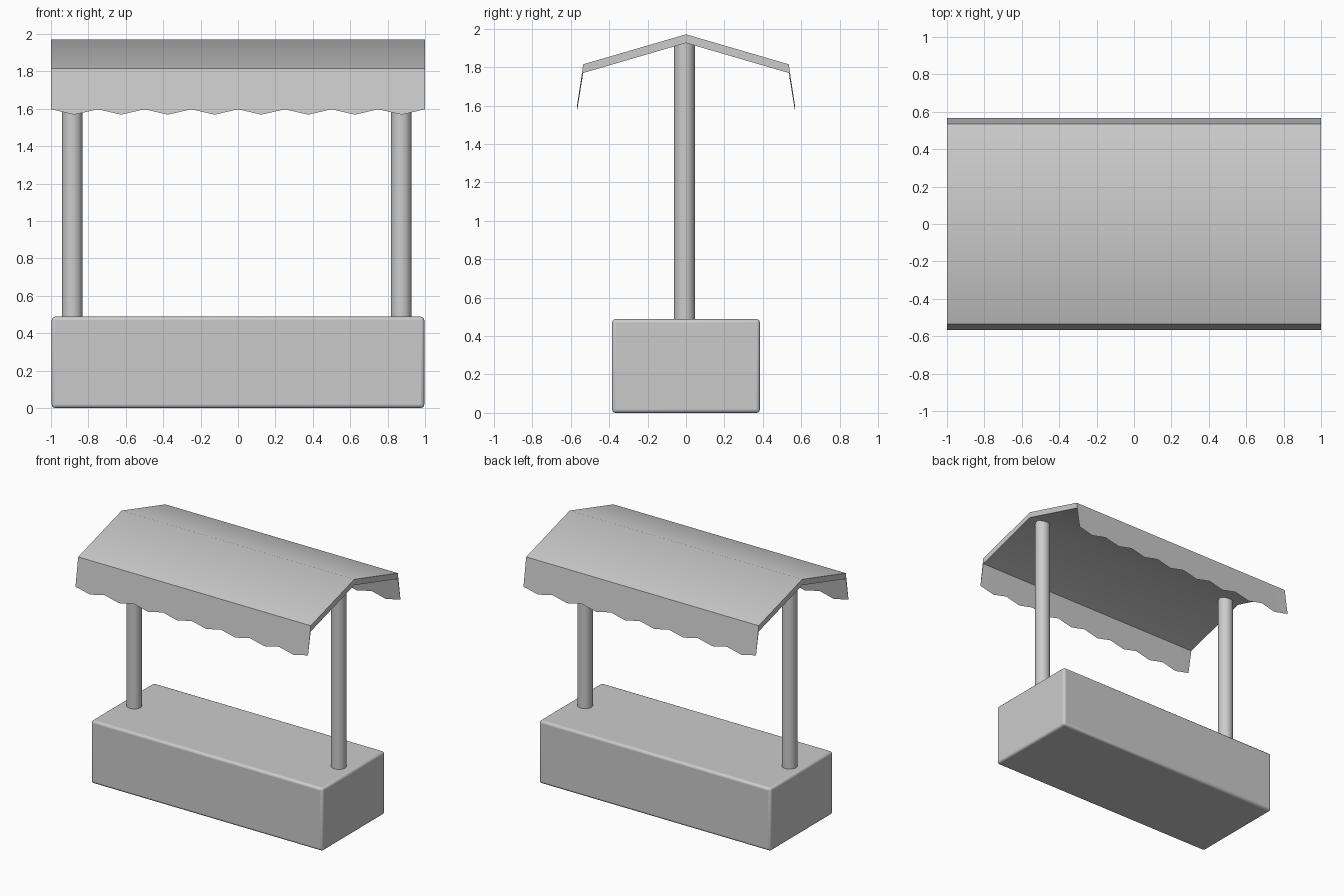
import bpy, bmesh

if "Cube" in bpy.data.objects:
    bpy.data.objects.remove(bpy.data.objects["Cube"])


def smooth(obj, angle=0.6):
    bpy.ops.object.select_all(action='DESELECT')
    obj.select_set(True)
    bpy.context.view_layer.objects.active = obj
    bpy.ops.object.shade_smooth_by_angle(angle=angle)


# Counter: solid block with rounded edges
bpy.ops.mesh.primitive_cube_add(size=1, location=(0, 0, 0.244))
counter = bpy.context.object
counter.name = "counter"
counter.scale = (1.992, 0.77, 0.488)
bpy.ops.object.transform_apply(location=False, rotation=False, scale=True)
bevel = counter.modifiers.new("rounded_edges", 'BEVEL')
bevel.width = 0.018
bevel.segments = 3
smooth(counter)

# Two round posts from counter to roof ridge
BASE, TOP = 0.47, 1.93
for name, x in (("left_post", -0.886), ("right_post", 0.873)):
    bpy.ops.mesh.primitive_cylinder_add(
        vertices=32, radius=0.055, depth=TOP - BASE,
        location=(x, -0.008, (BASE + TOP) / 2))
    post = bpy.context.object
    post.name = name
    smooth(post)

# Canopy: gabled cross-section swept along x, valance tips alternate in height
SCALLOPS = 8
bm = bmesh.new()
rings = []
for i in range(SCALLOPS * 2 + 1):
    x = -1 + i / SCALLOPS
    tip = 1.568 if i % 2 else 1.597
    section = [(-0.568, tip), (-0.535, 1.815), (0, 1.971), (0.535, 1.815),
               (0.568, tip), (0.535, 1.77), (0, 1.926), (-0.535, 1.77)]
    rings.append([bm.verts.new((x, y, z)) for y, z in section])
for a, b in zip(rings, rings[1:]):
    for j in range(8):
        k = (j + 1) % 8
        bm.faces.new((a[j], a[k], b[k], b[j]))
# End caps, one quad or triangle per panel
for r in (rings[0], rings[-1]):
    for panel in ((0, 1, 7), (1, 2, 6, 7), (2, 3, 5, 6), (3, 4, 5)):
        bm.faces.new([r[n] for n in panel])
bmesh.ops.recalc_face_normals(bm, faces=bm.faces)
mesh = bpy.data.meshes.new("canopy")
bm.to_mesh(mesh)
bm.free()
canopy = bpy.data.objects.new("canopy", mesh)
bpy.context.collection.objects.link(canopy)
smooth(canopy)
